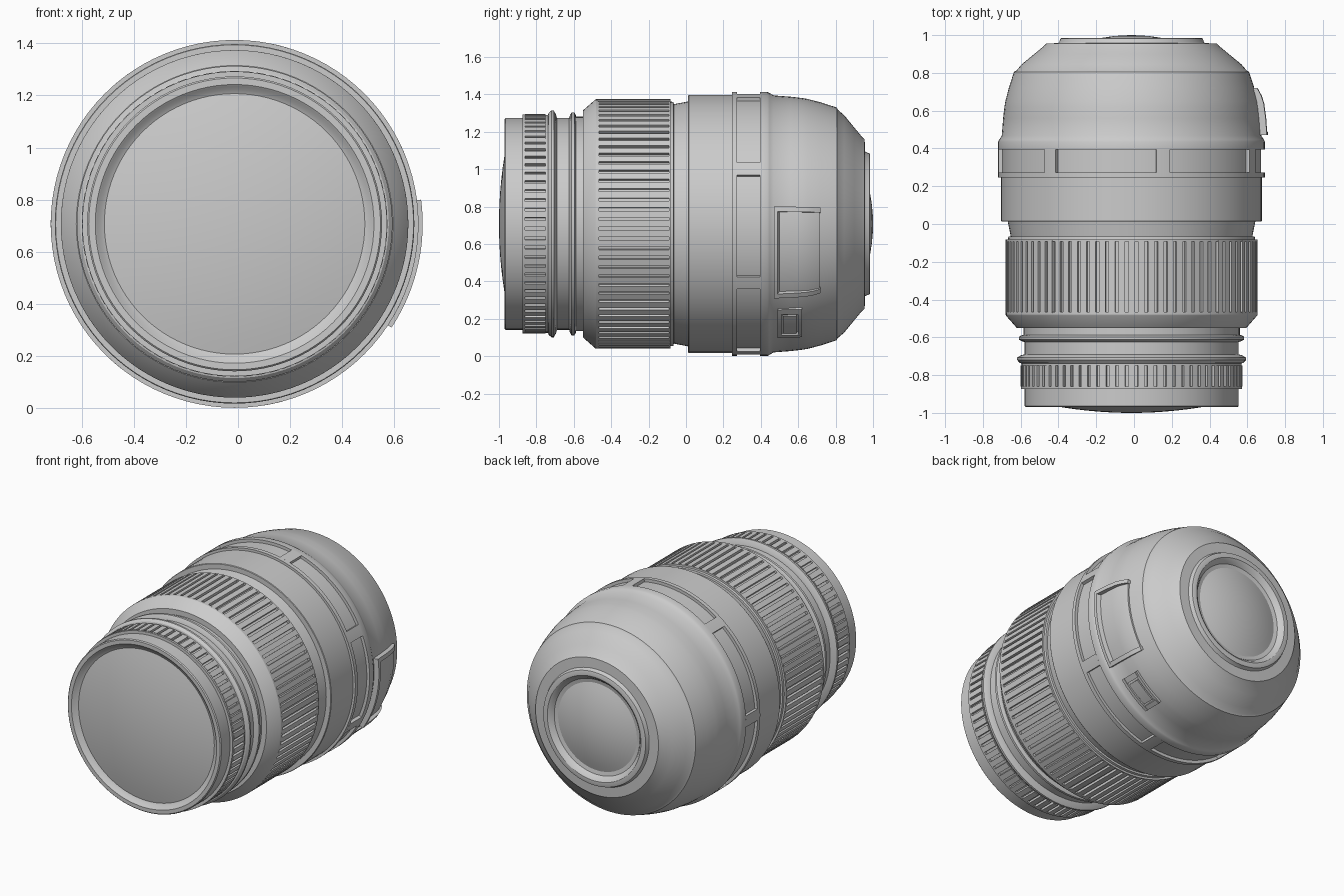
import bpy, bmesh, math

if "Cube" in bpy.data.objects:
    bpy.data.objects.remove(bpy.data.objects["Cube"])

CX, CZ = -0.013, 0.707   # optical axis runs along y through this point


def finish(name, bm, angle=28):
    me = bpy.data.meshes.new(name)
    bm.to_mesh(me)
    bm.free()
    ob = bpy.data.objects.new(name, me)
    bpy.context.collection.objects.link(ob)
    bpy.ops.object.select_all(action='DESELECT')
    ob.select_set(True)
    bpy.context.view_layer.objects.active = ob
    bpy.ops.object.shade_smooth_by_angle(angle=math.radians(angle))
    return ob


def point(y, r, deg):
    a = math.radians(deg)
    return (CX + r * math.cos(a), y, CZ + r * math.sin(a))


def lathe(name, prof, n=96):
    """Revolve an open (y, r) profile around the lens axis."""
    bm = bmesh.new()
    rows = [[bm.verts.new(point(y, r, 360 * k / n)) for k in range(n)] for y, r in prof]
    for p, q in zip(rows, rows[1:]):
        for k in range(n):
            j = (k + 1) % n
            bm.faces.new((p[k], q[k], q[j], p[j]))
    bmesh.ops.remove_doubles(bm, verts=bm.verts, dist=1e-5)
    return finish(name, bm)


def add_arc(bm, prof, a0, a1, n=1):
    """Sweep a closed (y, r) section between two angles, with end caps."""
    rows = [[bm.verts.new(point(y, r, a0 + (a1 - a0) * k / n)) for y, r in prof]
            for k in range(n + 1)]
    m = len(prof)
    for p, q in zip(rows, rows[1:]):
        for i in range(m):
            j = (i + 1) % m
            bm.faces.new((p[i], p[j], q[j], q[i]))
    bm.faces.new(rows[0])
    bm.faces.new(rows[-1])


def arcs(name, parts):
    bm = bmesh.new()
    for p in parts:
        add_arc(bm, *p)
    bmesh.ops.recalc_face_normals(bm, faces=bm.faces)
    return finish(name, bm)


def box(y0, y1, r0, r1):
    return [(y0, r0), (y1, r0), (y1, r1), (y0, r1)]


def ribs(name, count, fill, section):
    step = 360 / count
    arcs(name, [(section, k * step - step * fill / 2, k * step + step * fill / 2)
                for k in range(count)])


# Front glass and rim
R = 0.5
lathe("front_glass", [(-1.0 + 0.055 * (r / R) ** 2, r)
                      for r in (0, .06, .12, .18, .24, .3, .36, .41, .46, .5)])
lathe("front_rim", [(-.945, .5), (-.952, .515), (-.965, .528), (-.97, .535), (-.97, .56),
                    (-.964, .566), (-.873, .566), (-.873, .585), (-.86, .585), (-.86, .57)])

# Narrow ribbed focus ring
lathe("focus_ring_core", [(-.86, .57), (-.75, .57), (-.75, .582), (-.738, .582)])
ribs("focus_ring_ribs", 72, .68, box(-.86, -.75, .56, .587))

# Neck with two raised beads, flaring into the grip
lathe("neck", [(-.738, .582), (-.735, .592), (-.72, .606), (-.707, .606), (-.695, .585),
               (-.69, .566), (-.625, .566), (-.62, .582), (-.612, .596), (-.597, .596),
               (-.59, .585), (-.587, .573), (-.55, .573), (-.55, .608), (-.485, .665),
               (-.48, .667)])

# Zoom grip: slotted sleeve
lathe("zoom_grip_core", [(-.48, .667), (-.465, .667), (-.465, .65), (-.092, .65),
                         (-.092, .667), (-.082, .667), (-.082, .654), (-.067, .652),
                         (-.065, .64), (.012, .655), (.012, .687)])
ribs("zoom_grip_ribs", 80, .66, box(-.47, -.087, .64, .667))

# Main barrel with windowed band and tapering rear shoulder
lathe("main_barrel", [(.012, .687), (.016, .69), (.245, .69), (.245, .706), (.272, .706),
                      (.272, .686), (.395, .686), (.395, .706), (.435, .706), (.447, .7),
                      (.468, .687), (.56, .68), (.62, .673), (.65, .668), (.72, .65),
                      (.785, .629), (.806, .622), (.812, .61), (.845, .582), (.9, .515),
                      (.94, .467), (.955, .453), (.958, .387), (.964, .383), (.982, .377),
                      (.985, .368), (.985, .345), (.975, .33), (.955, .315), (.95, .29)])

# Posts dividing the band into seven windows
arcs("window_posts", [(box(.27, .397, .67, .706), 24.8 + k * 360 / 7 - 3,
                       24.8 + k * 360 / 7 + 3, 4) for k in range(7)])

# Rear glass
lathe("rear_glass", [(1.0 - 0.05 * (r / .29) ** 2, r)
                     for r in (0, .05, .1, .15, .2, .25, .29)])

# Side switch plate: scooped floor inside a raised frame
A0, A1 = -33.5, 7.4
floor = [(.475, .66), (.475, .696), (.6, .69), (.66, .683), (.715, .662), (.715, .63)]
frame = [(.47, .66), (.47, .722), (.56, .716), (.64, .705), (.68, .692), (.72, .67), (.72, .63)]
lip = [(.47, .66), (.47, .722), (.49, .721), (.505, .68)]
arcs("switch_plate", [(floor, A0 + .5, A1 - .5, 16), (lip, A0, A1, 16),
                      (frame, A0, A0 + 2.2, 1), (frame, A1 - 2.2, A1, 1)])

# Small button: frame, then a raised key
arcs("button_frame", [(box(.49, .51, .66, .695), -61.5, -41.5, 8),
                      (box(.60, .62, .65, .689), -61.5, -41.5, 8),
                      (box(.50, .61, .65, .692), -61.5, -59, 1),
                      (box(.50, .61, .65, .692), -44.5, -41.5, 1)])
arcs("button_key", [(box(.518, .592, .66, .69), -58, -45.5, 6)])
